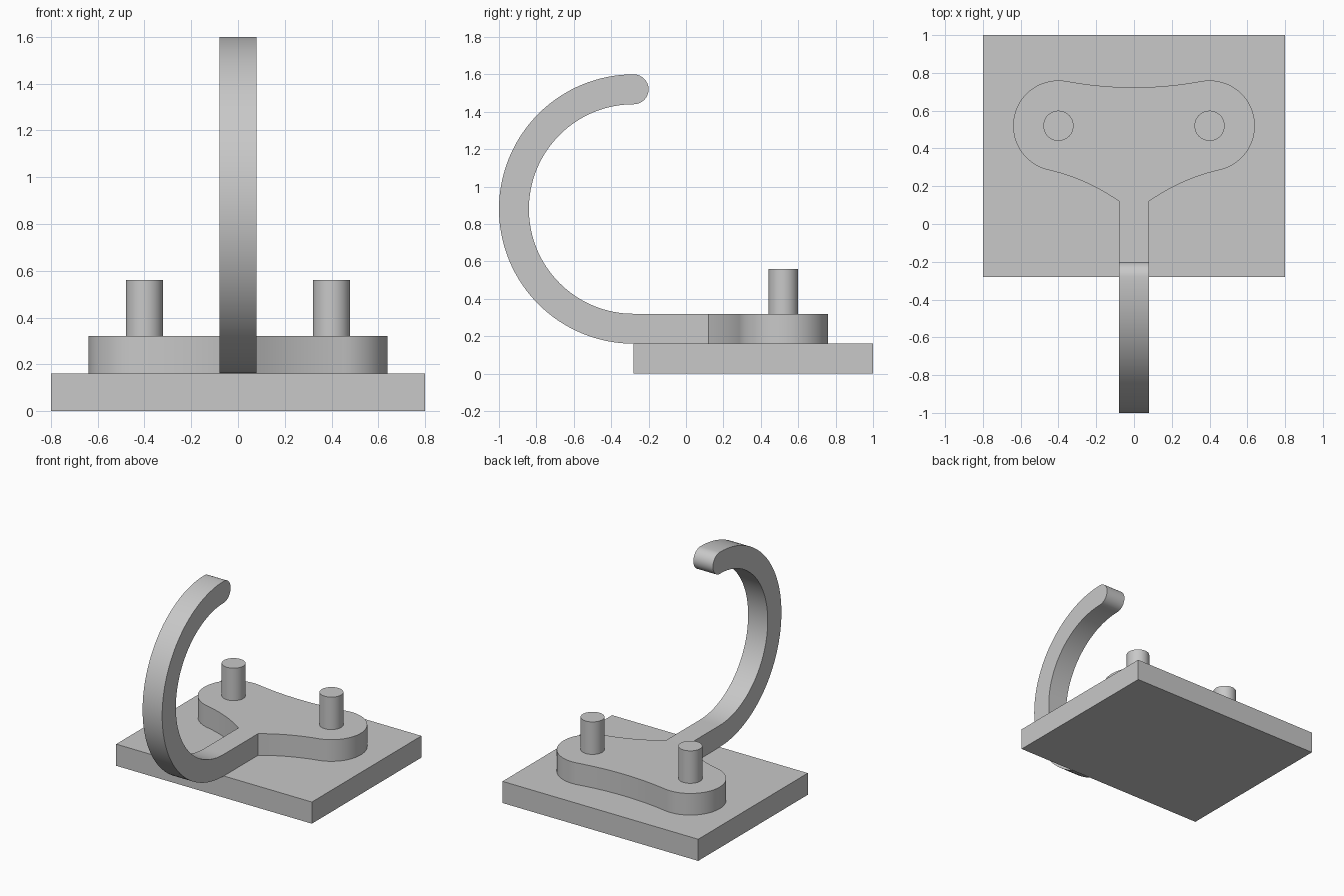
import bpy
import bmesh
from math import pi, radians, sin, cos
from mathutils import Vector

cube = bpy.data.objects.get("Cube")
if cube:
    bpy.data.objects.remove(cube)

grey = bpy.data.materials.new("plain grey")
grey.use_nodes = True
GREY = (0.58, 0.58, 0.58, 1)
grey.diffuse_color = GREY
grey.node_tree.nodes["Principled BSDF"].inputs["Base Color"].default_value = GREY

T = 0.16            # thickness shared by the base, mount and hook
HALF = T / 2
STEM_Y = 0.12       # where the stem meets the mount


def arc(cx, cy, r, start, end, steps):
    """Points along a circular arc, angles in degrees."""
    angles = [radians(start + (end - start) * i / steps) for i in range(steps + 1)]
    return [Vector((cx + r * cos(a), cy + r * sin(a))) for a in angles]


def bend(a, b, c, steps=12):
    """Points strictly between a and c on a quadratic curve pulled toward b."""
    ts = [i / steps for i in range(1, steps)]
    return [a * (1 - t) ** 2 + b * 2 * t * (1 - t) + c * t * t for t in ts]


def prism(bm, outline, place, depth):
    """Extrude an outline, placed in space by a function, along depth."""
    face = bm.faces.new([bm.verts.new(place(p)) for p in outline])
    result = bmesh.ops.extrude_face_region(bm, geom=[face], use_keep_orig=True)
    moved = [v for v in result["geom"] if isinstance(v, bmesh.types.BMVert)]
    bmesh.ops.translate(bm, vec=depth, verts=moved)


def finish(name, bm):
    bmesh.ops.recalc_face_normals(bm, faces=bm.faces)
    mesh = bpy.data.meshes.new(name)
    bm.to_mesh(mesh)
    bm.free()
    mesh.materials.append(grey)
    obj = bpy.data.objects.new(name, mesh)
    bpy.context.collection.objects.link(obj)
    bpy.ops.object.select_all(action='DESELECT')
    obj.select_set(True)
    bpy.context.view_layer.objects.active = obj
    bpy.ops.object.shade_smooth_by_angle(angle=radians(25))
    return obj


# Base plate
bm = bmesh.new()
prism(bm, [Vector(p) for p in ((-0.8, -0.28), (0.8, -0.28), (0.8, 1), (-0.8, 1))],
      lambda p: (p.x, p.y, 0), (0, 0, T))
finish("base_plate", bm)

# Two-lobed mount outline: right half of the shape, then its mirror image
lobe = arc(0.4, 0.52, 0.24, -77, 100, 40)
corner = Vector((HALF, STEM_Y))
neck = bend(corner, Vector((0.25, 0.239)), lobe[0])
side = [corner] + neck + lobe
mirrored = [Vector((-p.x, p.y)) for p in reversed(side)]
waist = bend(side[-1], Vector((0, 0.69)), mirrored[0], 20)

bm = bmesh.new()
prism(bm, side + waist + mirrored, lambda p: (p.x, p.y, T), (0, 0, T))

# Stem and hook in side profile: outer curve, rounded tip, inner curve
cy, cz, outer = -0.28, 0.88, 0.72
profile = [Vector((STEM_Y, T))]
profile += arc(cy, cz, outer, 270, 90, 64)
profile += arc(cy, cz + outer - HALF, HALF, 90, -90, 16)[1:-1]
profile += arc(cy, cz, outer - T, 90, 270, 64)
profile += [Vector((STEM_Y, 2 * T))]
prism(bm, profile, lambda p: (-HALF, p.x, p.y), (T, 0, 0))

# Open the joint and weld the stem to the mount
joint = [f for f in bm.faces if all(abs(v.co.y - STEM_Y) < 1e-4 for v in f.verts)]
bmesh.ops.delete(bm, geom=joint, context='FACES')
bmesh.ops.remove_doubles(bm, verts=bm.verts, dist=1e-4)
finish("hook_and_mount", bm)

# Pins
for name, x in (("left_pin", 0.4), ("right_pin", -0.4)):
    bm = bmesh.new()
    prism(bm, arc(x, 0.52, HALF, 0, 360, 48)[:-1],
          lambda p: (p.x, p.y, 2 * T), (0, 0, 0.24))
    finish(name, bm)
